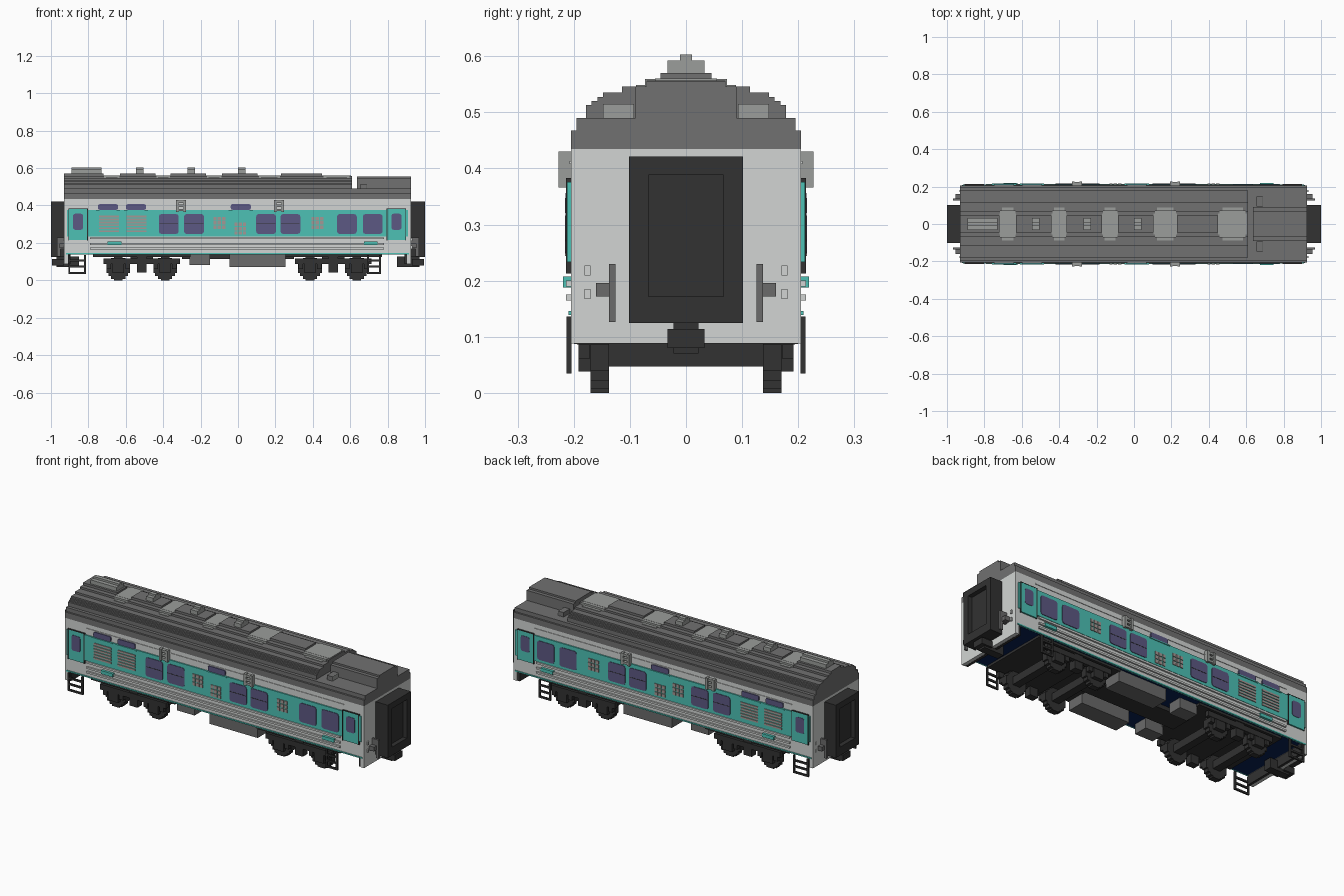
import bpy
import bmesh
import math
from mathutils import Matrix, Vector

if "Cube" in bpy.data.objects:
    bpy.data.objects.remove(bpy.data.objects["Cube"])


def material(name, red, green, blue):
    """Make a flat material from display colour values."""
    linear = [(c / 255) ** 2.2 for c in (red, green, blue)] + [1]
    mat = bpy.data.materials.new(name)
    mat.use_nodes = True
    mat.diffuse_color = linear
    mat.node_tree.nodes["Principled BSDF"].inputs["Base Color"].default_value = linear
    return mat


light_grey = material("light grey", 209, 212, 210)
teal = material("teal", 78, 192, 179)
roof_grey = material("roof grey", 112, 112, 112)
vent_grey = material("vent grey", 153, 156, 153)
black = material("soft black", 53, 53, 53)
glass = material("violet glass", 93, 89, 130)
navy = material("navy", 16, 36, 84)
equipment_grey = material("equipment grey", 106, 106, 106)
louver_grey = material("warm louver grey", 163, 150, 147)


def finish(name, bm, mat):
    bmesh.ops.recalc_face_normals(bm, faces=bm.faces)
    mesh = bpy.data.meshes.new(name)
    bm.to_mesh(mesh)
    bm.free()
    mesh.materials.append(mat)
    obj = bpy.data.objects.new(name, mesh)
    bpy.context.collection.objects.link(obj)
    return obj


def boxes(name, mat, spans, mirror=False, corner=0):
    """Join boxes given as (x pair, y pair, z pair); optionally copy them to the other side."""
    bm = bmesh.new()
    for xs, ys, zs in spans:
        sides = [ys, (-ys[1], -ys[0])] if mirror else [ys]
        for side in sides:
            pairs = (xs, side, zs)
            centre = Vector([(a + b) / 2 for a, b in pairs])
            size = Vector([b - a for a, b in pairs])
            bmesh.ops.create_cube(bm, size=1, matrix=Matrix.Translation(centre) @ Matrix.Diagonal(size).to_4x4())
    if corner:
        across = [e for e in bm.edges if abs(e.verts[0].co.y - e.verts[1].co.y) > 1e-4]
        bmesh.ops.bevel(bm, geom=across, offset=corner, segments=2, profile=0.5, affect='EDGES')
    return finish(name, bm, mat)


def around(centre, half):
    return (centre - half, centre + half)


def stepped_prism(name, mat, xs, base, steps):
    """Extrude a symmetric staircase section along x; steps are (half width, top)."""
    outline = []
    low = base
    for half, top in steps:
        outline += [(half, low), (half, top)]
        low = top
    outline += [(-y, z) for y, z in reversed(outline)]
    bm = bmesh.new()
    face = bm.faces.new([bm.verts.new((xs[0], y, z)) for y, z in outline])
    grown = bmesh.ops.extrude_face_region(bm, geom=[face])
    moved = [v for v in grown["geom"] if isinstance(v, bmesh.types.BMVert)]
    bmesh.ops.translate(bm, verts=moved, vec=(xs[1] - xs[0], 0, 0))
    return finish(name, bm, mat)


WALL = 0.205
BAND = 0.212
RAIL = 0.227
EAVE = 0.435

# Body shell, floor and end walls
boxes("body_shell", light_grey, [((-.925, .92), (-WALL, WALL), (.14, EAVE))])
boxes("floor", navy, [((-.89, .89), (-.2, .2), (.138, .143))])
boxes("end_walls", light_grey, [(xs, (-WALL, WALL), (.088, EAVE)) for xs in ((-.93, -.908), (.903, .925))])
boxes("end_beams", black, [(xs, (-.2, .2), (.087, .141)) for xs in ((-.91, -.895), (.89, .905))])

# Stepped roof with the lowered equipment end
roof_steps = [(.205, .468), (.195, .49), (.178, .513), (.168, .52), (.158, .527),
              (.148, .535), (.114, .546), (.07, .557)]
stepped_prism("main_roof", roof_grey, (-.93, .61), EAVE, roof_steps)
stepped_prism("low_roof", roof_grey, (.61, .925), EAVE, roof_steps[:2])
stepped_prism("end_roof_housing", roof_grey, (.635, .925), .49, [(.09, .546), (.07, .556)])
boxes("low_roof_vents", roof_grey, [((.655, .685), (.093, .148), (.488, .515))], mirror=True)
boxes("low_roof_vent_faces", vent_grey, [((.685, .689), (.093, .148), (.49, .515))], mirror=True)

# Raised ridge panels with pale oval panels between them
patches = [(-.72, -.63), (-.44, -.36), (-.17, -.085), (.105, .23), (.45, .605)]
ridge_starts = [-.93] + [end for start, end in patches[:-1]]
ridge_panels = []
patch_boxes = []
for begin, (start, end) in zip(ridge_starts, patches):
    ridge_panels.append(((begin, start), (-.045, .045), (.55, .57)))
    middle, half = (start + end) / 2, (end - start) / 2
    for share, reach_y, top in ((1, .055, .56), (.9, .073, .559), (.7, .089, .549)):
        patch_boxes.append((around(middle, half * share), (-reach_y, reach_y), (.54, top)))
boxes("ridge_panels", roof_grey, ridge_panels)
boxes("pale_roof_panels", vent_grey, patch_boxes)

# Ridge ventilators
ventilators = []
for x, half in ((-.81, .08), (-.525, .021), (-.25, .021), (.02, .021)):
    ventilators.append((around(x, half), (-.033, .033), (.565, .592)))
    ventilators.append((around(x, half), (-.011, .011), (.59, .603)))
boxes("ridge_ventilators", vent_grey, ventilators)

# Painted band, sill line and lower plates
upper_windows = (-.695, -.545, .015)
boxes("teal_band", teal, [((-.915, .91), (WALL - .01, BAND), (.233, .376))], mirror=True)
boxes("teal_sill", teal, [((-.92, .915), (WALL - .01, WALL + .004), (.139, .146))], mirror=True)
boxes("upper_window_hoods", teal, [(around(x, .065), (WALL, BAND + .004), (.37, .376)) for x in upper_windows],
      mirror=True)
boxes("teal_lower_plates", teal, [(around(x, .037), (WALL, RAIL - .008), (.188, .207)) for x in (-.66, .71)],
      mirror=True)

# Windows
boxes("upper_windows", glass, [(around(x, .054), (WALL, BAND), (.377, .407)) for x in upper_windows],
      mirror=True, corner=.009)
sash_windows = (-.37, -.235, .15, .28)
plain_windows = (.582, .72)
window_spans = [(around(x, .053), (BAND - .005, BAND + .003), (.248, .354)) for x in sash_windows + plain_windows]
boxes("main_windows", glass, window_spans, mirror=True, corner=.013)
boxes("window_sash_bars", black, [(around(x, .05), (BAND, BAND + .004), (.3, .303)) for x in sash_windows],
      mirror=True)
doors = (-.855, .847)
boxes("door_windows", glass, [(around(x, .027), (BAND - .005, BAND + .003), (.27, .356)) for x in doors],
      mirror=True, corner=.011)

# Door leaves and their dark seams
boxes("door_leaves", teal, [(around(x, .048), (WALL, BAND + .001), (.215, .381)) for x in doors], mirror=True)
seams = []
for x in doors:
    for edge in (-.05, .05):
        seams.append((around(x + edge, .002), (WALL, BAND + .002), (.213, .382)))
    seams.append((around(x, .052), (WALL, BAND + .002), (.38, .383)))
boxes("door_seams", black, seams, mirror=True)

# Louvers, square grilles and gutter brackets
slats = []
for x in (-.69, -.542):
    for row in range(6):
        slats.append((around(x, .054), (BAND, BAND + .004), around(.262 + row * .016, .005)))
boxes("louver_slats", louver_grey, slats, mirror=True)
grille_cells = []
for x, z in ((-.1, .307), (.012, .276), (.424, .307)):
    for column in (-1, 0, 1):
        for row in (-1, 0, 1):
            grille_cells.append((around(x + column * .023, .009), (BAND, BAND + .004), around(z + row * .023, .009)))
boxes("grille_cells", louver_grey, grille_cells, mirror=True)
brackets = []
for x in (-.305, .22):
    for offset in (-.02, .02):
        brackets.append((around(x + offset, .007), (WALL, RAIL), (.366, .43)))
    for z in (.376, .398, .42):
        brackets.append((around(x, .027), (WALL, RAIL - .003), around(z, .006)))
boxes("gutter_brackets", vent_grey, brackets, mirror=True)

# Long side rails
boxes("side_rails", light_grey, [((-.79, .78), (WALL, BAND + .002), around(z, .005)) for z in (.17, .195, .225)],
      mirror=True)
boxes("side_gutter", light_grey, [((-.8, .8), (WALL, WALL + .003), (.408, .413))], mirror=True)

# Gangways, couplers and end fittings
gangway, door_panel, coupler, hoses, lamps = [], [], [], [], []
for sign in (-1, 1):
    def reach(near, far):
        return tuple(sorted((sign * near, sign * far)))
    for ys in ((-.102, -.067), (.067, .102)):
        gangway.append((reach(.92, 1), ys, (.125, .421)))
    for zs in ((.125, .172), (.388, .421)):
        gangway.append((reach(.92, 1), (-.067, .067), zs))
    door_panel.append((reach(.92, .975), (-.067, .067), (.172, .388)))
    coupler.append((reach(.85, .97), (-.022, .022), (.07, .126)))
    coupler.append((reach(.93, .995), (-.033, .033), (.08, .114)))
    hoses.append((reach(.92, .968), (.126, .137), (.168, .23)))
    hoses.append((reach(.95, .968), (.126, .137), (.126, .17)))
    hoses.append((reach(.92, .955), (.137, .16), (.172, .196)))
    for z in (.176, .218):
        lamps.append((reach(.92, .932), (.17, .181), around(z, .009)))
boxes("gangway_frames", black, gangway)
boxes("gangway_doors", black, door_panel)
boxes("couplers", black, coupler)
boxes("end_hoses", equipment_grey, hoses, mirror=True)
boxes("end_lamps", light_grey, lamps, mirror=True)

# Boarding steps
steps = []
for x, half in ((-.86, .042), (.728, .032)):
    for edge in (-half, half):
        steps.append((around(x + edge, .005), (.204, .213), (.035, .136)))
    for z in (.04, .073, .106):
        steps.append((around(x, half), (.204, .213), around(z, .005)))
boxes("boarding_steps", black, steps, mirror=True)

# Bogies with stepped wheels
wheels, frames, axles, bearings = [], [], [], []
for bogie_x in (-.515, .51):
    frames.append((around(bogie_x, .26), (0, .195), (.125, .139)))
    frames.append((around(bogie_x, .205), (.172, .194), (.086, .116)))
    frames.append((around(bogie_x, .025), (.15, .19), (.042, .126)))
    frames.append((around(bogie_x, .06), (0, .17), (.09, .126)))
    for offset in (-.125, .125):
        x = bogie_x + offset
        for angle in (20, 38, 55, 70):
            turn = math.radians(angle)
            wheels.append((around(x, .067 * math.cos(turn)), (.137, .17), around(.063, .067 * math.sin(turn))))
        axles.append((around(x, .022), (-.14, .14), (.047, .09)))
        bearings.append((around(x, .03), (.168, .192), (.038, .088)))
        for spring in (-.05, .05):
            bearings.append((around(x + spring, .012), (.172, .192), (.06, .09)))
boxes("bogie_frames", black, frames, mirror=True)
boxes("wheels", black, wheels, mirror=True)
boxes("axles", black, axles)
boxes("axle_bearings", black, bearings, mirror=True)

# Underfloor equipment
boxes("long_equipment_boxes", equipment_grey, [((-.045, .255), (.09, .19), (.072, .14))], mirror=True)
boxes("small_equipment_boxes", equipment_grey, [((-.26, -.15), (.09, .17), (.082, .14))], mirror=True)
boxes("centre_sill", black, [((-.3, .3), (-.06, .06), (.115, .139))])
